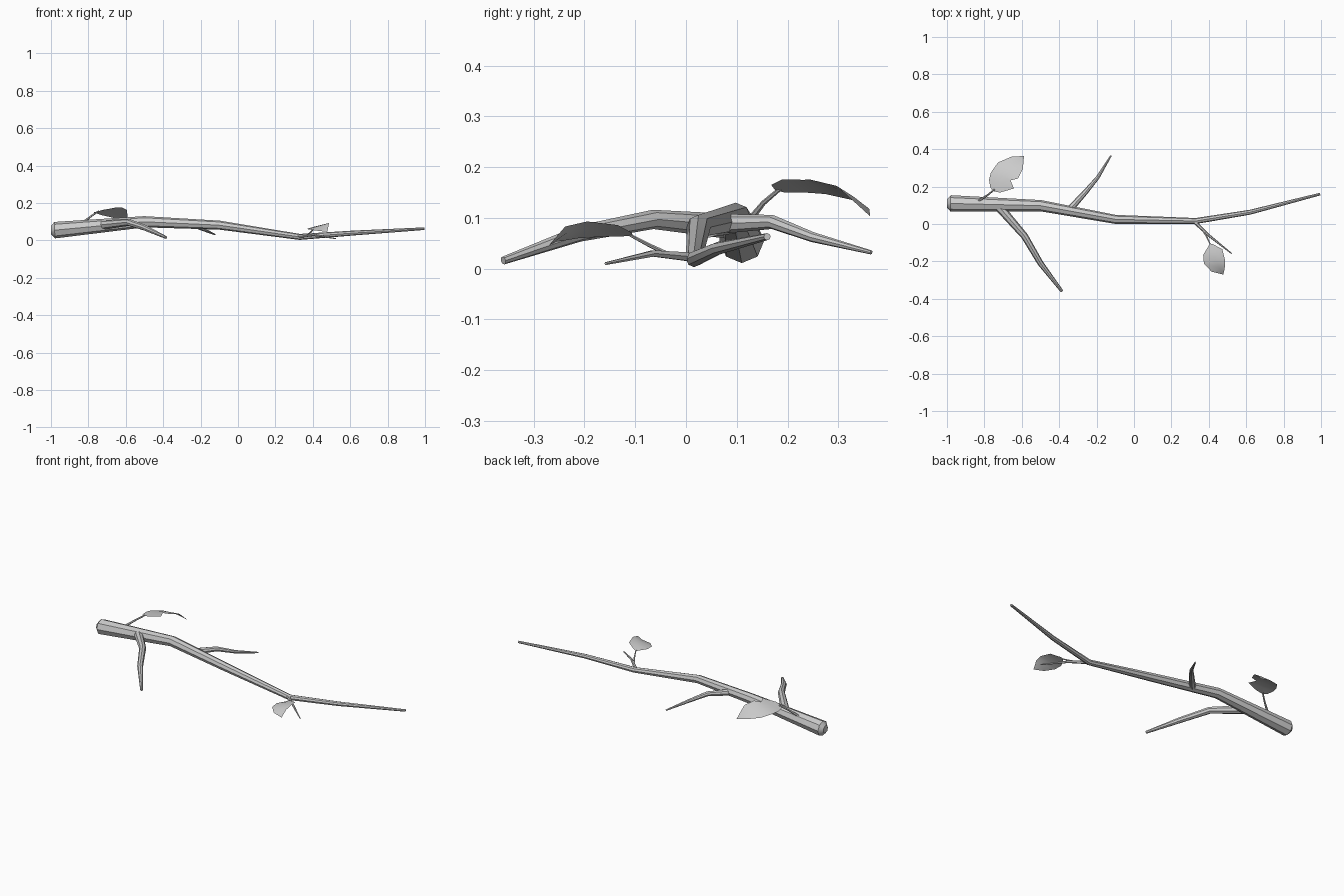
import bpy, bmesh, math
from mathutils import Vector

if "Cube" in bpy.data.objects:
    bpy.data.objects.remove(bpy.data.objects["Cube"])


def finish(name, bm, angle):
    bmesh.ops.recalc_face_normals(bm, faces=bm.faces)
    mesh = bpy.data.meshes.new(name)
    bm.to_mesh(mesh)
    bm.free()
    ob = bpy.data.objects.new(name, mesh)
    bpy.context.collection.objects.link(ob)
    bpy.ops.object.select_all(action='DESELECT')
    ob.select_set(True)
    bpy.context.view_layer.objects.active = ob
    bpy.ops.object.shade_smooth_by_angle(angle=math.radians(angle))
    return ob


def tube(name, path, sides):
    """Tapered tube through (x, y, z, radius) points, capped at both ends."""
    pts = [Vector(p[:3]) for p in path]
    bm = bmesh.new()
    rings = []
    for i, p in enumerate(pts):
        a = (p - pts[i - 1]).normalized() if i else Vector()
        b = (pts[i + 1] - p).normalized() if i < len(pts) - 1 else Vector()
        t = (a + b).normalized()
        side = t.cross(Vector((0, 0, 1))).normalized()
        up = side.cross(t)
        rings.append([bm.verts.new(p + path[i][3] * (
            side * math.cos(math.tau * k / sides) + up * math.sin(math.tau * k / sides)))
            for k in range(sides)])
    for r, s in zip(rings, rings[1:]):
        for k in range(sides):
            n = (k + 1) % sides
            bm.faces.new((r[k], r[n], s[n], s[k]))
    bm.faces.new(rings[0])
    bm.faces.new(rings[-1])
    return finish(name, bm, 40)


def leaf(name, rows, tip):
    """Creased leaf blade from (left edge, midrib, right edge) rows and a tip."""
    bm = bmesh.new()
    grid = [[bm.verts.new(p) for p in row] for row in rows]
    end = bm.verts.new(tip)
    for r, s in zip(grid, grid[1:]):
        for k in (0, 1):
            bm.faces.new((r[k], r[k + 1], s[k + 1], s[k]))
    for k in (0, 1):
        bm.faces.new((grid[-1][k], grid[-1][k + 1], end))
    return finish(name, bm, 30)


# Main branch, with a slightly domed cut end
tube("main_branch", [
    (-1.0, .11, .055, .022), (-.98, .11, .055, .044), (-.5, .098, .1, .030),
    (-.1, .025, .082, .024), (.33, .016, .019, .016), (.62, .063, .04, .013),
    (.995, .16, .063, .007)], 8)

# Side twigs
tube("front_twig", [
    (-.72, .09, .083, .025), (-.585, -.065, .097, .019),
    (-.5, -.21, .069, .016), (-.385, -.36, .016, .008)], 8)
tube("back_twig", [
    (-.36, .06, .088, .020), (-.26, .17, .092, .014),
    (-.193, .25, .062, .010), (-.123, .365, .032, .004)], 8)
tube("small_twig", [
    (.325, .01, .023, .010), (.405, -.065, .030, .007), (.522, -.158, .010, .003)], 6)

# Leaf stems
tube("large_leaf_stem", [
    (-.83, .125, .095, .007), (-.785, .153, .13, .005), (-.745, .185, .157, .004)], 6)
tube("small_leaf_stem", [
    (.37, -.035, .028, .005), (.39, -.07, .045, .004), (.408, -.11, .066, .003)], 6)

# Leaf blades: the large one has a bite out of its right edge
leaf("large_leaf", [
    [(-.768, .195, .150), (-.754, .176, .154), (-.717, .168, .165)],
    [(-.775, .235, .150), (-.715, .215, .163), (-.642, .190, .176)],
    [(-.765, .275, .147), (-.69, .250, .167), (-.66, .233, .175)],
    [(-.727, .329, .135), (-.66, .285, .163), (-.62, .243, .176)],
    [(-.652, .361, .118), (-.62, .330, .142), (-.594, .297, .163)]],
    (-.588, .363, .103))
leaf("small_leaf", [
    [(.40, -.115, .064), (.407, -.105, .066), (.42, -.107, .071)],
    [(.37, -.165, .063), (.42, -.145, .077), (.472, -.135, .086)],
    [(.374, -.212, .060), (.435, -.19, .079), (.487, -.195, .093)],
    [(.415, -.255, .053), (.455, -.235, .070), (.485, -.238, .083)]],
    (.477, -.270, .046))
